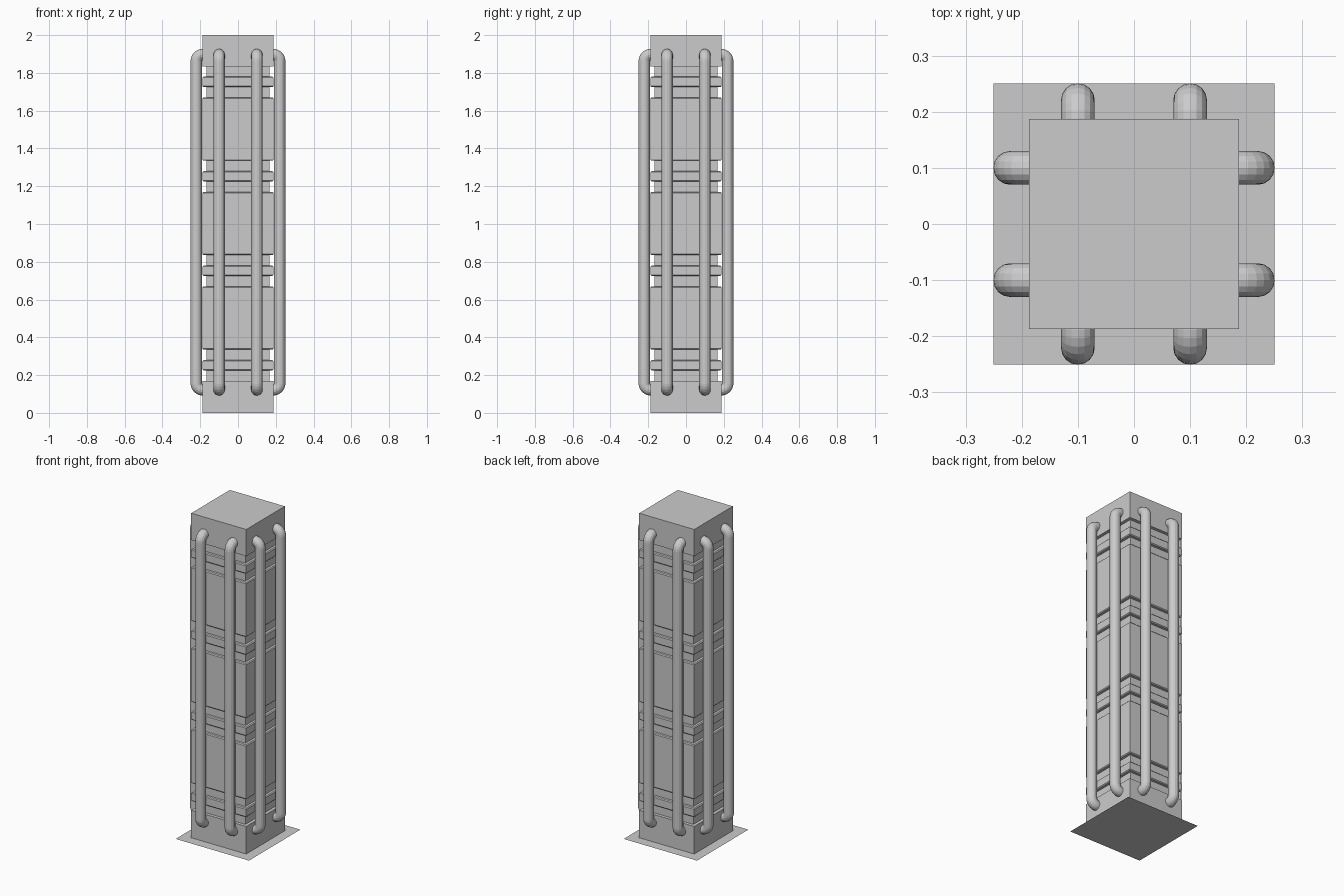
import bpy, bmesh, math
from mathutils import Matrix

if "Cube" in bpy.data.objects:
    bpy.data.objects.remove(bpy.data.objects["Cube"])

grey = bpy.data.materials.new("light_grey")
grey.diffuse_color = (0.6, 0.6, 0.6, 1)
grey.use_nodes = True
grey.node_tree.nodes["Principled BSDF"].inputs["Base Color"].default_value = grey.diffuse_color


def add_mesh(name, bm):
    bmesh.ops.recalc_face_normals(bm, faces=bm.faces)
    me = bpy.data.meshes.new(name)
    bm.to_mesh(me)
    bm.free()
    me.materials.append(grey)
    ob = bpy.data.objects.new(name, me)
    bpy.context.collection.objects.link(ob)
    return ob


# Square pillar: half-width profile up the height, four grooved bands
W, G, C = 0.1875, 0.168, 0.005   # face, groove floor, small edge chamfer
profile = [(W, 0.0)]
for i in range(4):
    z = 0.5 * i
    first, last = i == 0, i == 3
    profile += [(W, z + 0.17)] if first else [(W, z + 0.17 - C), (W - C, z + 0.17)]
    profile += [(G, z + 0.17), (G, z + 0.225),
                (W - C, z + 0.225), (W, z + 0.225 + C),
                (W, z + 0.28 - C), (W - C, z + 0.28),
                (G, z + 0.28), (G, z + 0.335)]
    profile += [(W, z + 0.335)] if last else [(W - C, z + 0.335), (W, z + 0.335 + C)]
profile.append((W, 2.0))

bm = bmesh.new()
rings = [[bm.verts.new((sx * h, sy * h, z)) for sx, sy in ((-1, -1), (1, -1), (1, 1), (-1, 1))]
         for h, z in profile]
for a, b in zip(rings, rings[1:]):
    for k in range(4):
        n = (k + 1) % 4
        bm.faces.new((a[k], a[n], b[n], b[k]))
bm.faces.new(rings[-1])
add_mesh("pillar", bm)

# Thin flat base sheet, which also closes the pillar underneath
bm = bmesh.new()
bmesh.ops.create_grid(bm, x_segments=1, y_segments=1, size=0.25)
add_mesh("base_plate", bm)

# Pipes: upright run with a tight bend into the pillar at each end
R, OUT, Z0, Z1, BEND = 0.03, 0.221, 0.122, 1.897, 0.034


def pipe(name, x, turn):
    path = [(-0.175, Z0)]
    for cz, start in ((Z0 + BEND, -90), (Z1 - BEND, 0)):
        for s in range(7):
            t = math.radians(start + 15 * s)
            path.append((-(OUT - BEND + BEND * math.cos(t)), cz + BEND * math.sin(t)))
    path.append((-0.175, Z1))
    cu = bpy.data.curves.new(name, 'CURVE')
    cu.dimensions = '3D'
    cu.bevel_depth = R
    cu.bevel_resolution = 6
    sp = cu.splines.new('POLY')
    sp.points.add(len(path) - 1)
    for p, (y, z) in zip(sp.points, path):
        p.co = (x, y, z, 1)
    sp.use_smooth = False
    cu.materials.append(grey)
    ob = bpy.data.objects.new(name, cu)
    ob.matrix_world = Matrix.Rotation(turn, 4, 'Z')
    bpy.context.collection.objects.link(ob)
    return ob


pipes = [pipe(f"{side}_pipe_{n}", x, k * math.pi / 2)
         for k, side in enumerate(("front", "right", "back", "left"))
         for n, x in ((1, -0.1), (2, 0.1))]

# Turn the pipe curves into meshes
for ob in pipes:
    bpy.ops.object.select_all(action='DESELECT')
    ob.select_set(True)
    bpy.context.view_layer.objects.active = ob
    bpy.ops.object.convert(target='MESH')
